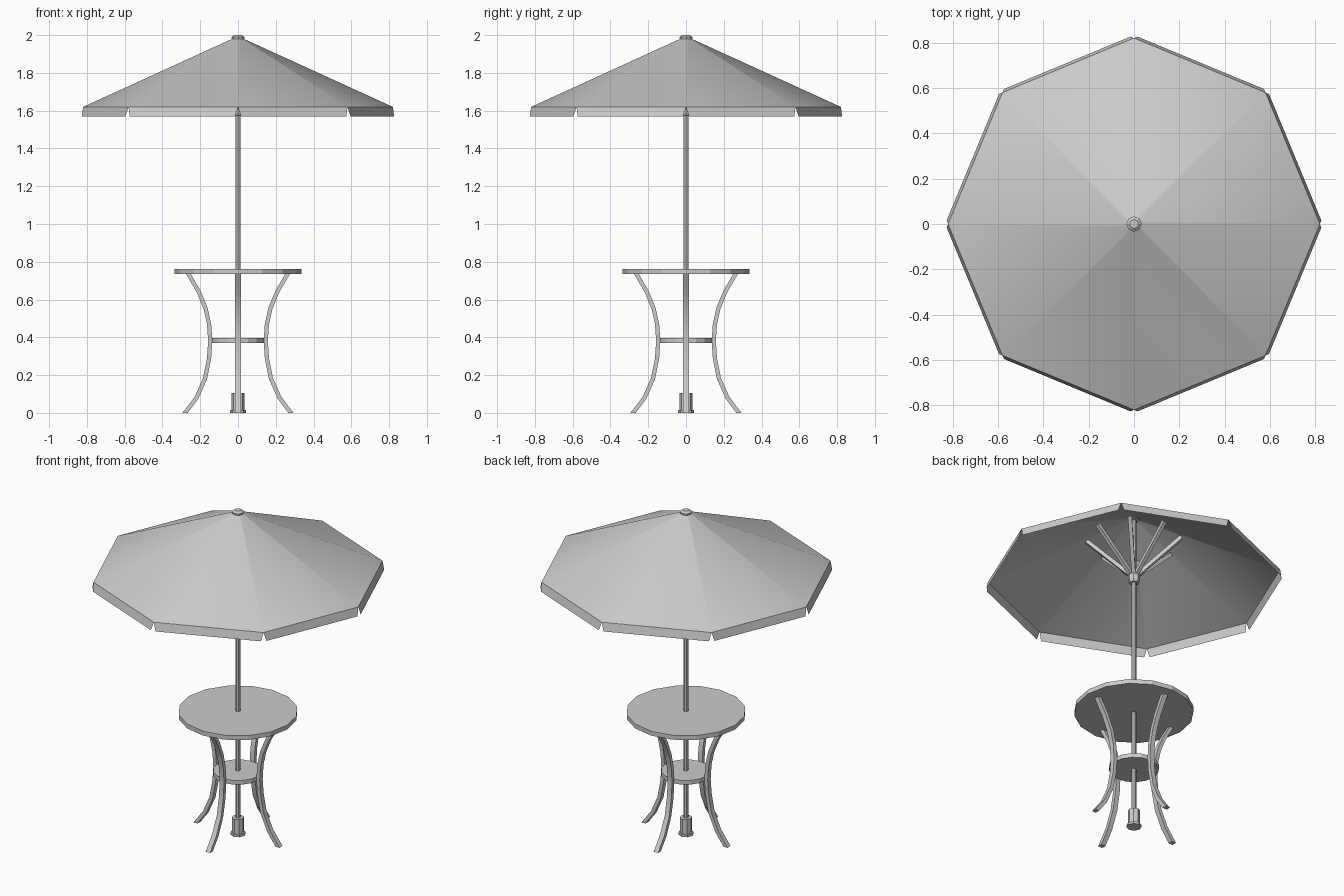
import bpy, bmesh, math
from mathutils import Vector

cube = bpy.data.objects.get("Cube")
if cube:
    bpy.data.objects.remove(cube, do_unlink=True)

grey = bpy.data.materials.new("plain grey")
grey.use_nodes = True
grey.diffuse_color = (0.6, 0.6, 0.6, 1)
grey.node_tree.nodes["Principled BSDF"].inputs["Base Color"].default_value = (0.6, 0.6, 0.6, 1)


def finish(name, bm, smooth=False, recalc=True):
    if recalc:
        bmesh.ops.recalc_face_normals(bm, faces=bm.faces)
    mesh = bpy.data.meshes.new(name)
    bm.to_mesh(mesh)
    bm.free()
    mesh.materials.append(grey)
    ob = bpy.data.objects.new(name, mesh)
    bpy.context.collection.objects.link(ob)
    if smooth:
        bpy.ops.object.select_all(action='DESELECT')
        ob.select_set(True)
        bpy.context.view_layer.objects.active = ob
        bpy.ops.object.shade_smooth_by_angle(angle=math.radians(30))
    return ob


def polar(r, angle, z):
    return Vector((r * math.cos(angle), r * math.sin(angle), z))


def lathe(name, profile, sides, smooth=False, caps=True):
    """Turn (radius, height) pairs, listed from bottom to top, around z."""
    bm = bmesh.new()
    rings = [[bm.verts.new(polar(r, math.tau * i / sides, z)) for i in range(sides)]
             for r, z in profile]
    for low, high in zip(rings, rings[1:]):
        for i in range(sides):
            j = (i + 1) % sides
            bm.faces.new((low[i], low[j], high[j], high[i]))
    if caps:
        bm.faces.new(rings[0][::-1])
        bm.faces.new(rings[-1])
    return finish(name, bm, smooth, recalc=caps)


def bar(name, path, angle, width, thick):
    """Sweep a rectangle along (radius, height) points in a vertical plane."""
    bm = bmesh.new()
    side = polar(width / 2, angle + math.pi / 2, 0)
    rings = []
    for k, (r, z) in enumerate(path):
        a, b = path[max(k - 1, 0)], path[min(k + 1, len(path) - 1)]
        along = Vector((b[0] - a[0], b[1] - a[1])).normalized() * thick / 2
        if k in flat_ends(path, z):
            off = (thick / 2 / max(abs(along.y) / (thick / 2), 0.3), 0)
        else:
            off = (along.y, -along.x)
        inner = polar(r - off[0], angle, z - off[1])
        outer = polar(r + off[0], angle, z + off[1])
        rings.append([bm.verts.new(p) for p in
                      (inner - side, inner + side, outer + side, outer - side)])
    for low, high in zip(rings, rings[1:]):
        for i in range(4):
            j = (i + 1) % 4
            bm.faces.new((low[i], low[j], high[j], high[i]))
    bm.faces.new(rings[0])
    bm.faces.new(rings[-1])
    return finish(name, bm, smooth=True)


def flat_ends(path, z):
    # Long curved bars are cut level at the floor and the table
    return (0, len(path) - 1) if len(path) > 2 else ()


# Canopy, its crown and the pole
RIM, RIM_Z = 0.82, 1.62
lathe("canopy", [(RIM, RIM_Z), (0.02, 1.985)], 8, smooth=True, caps=False)
lathe("crown_cap", [(0.032, 1.975), (0.034, 1.99), (0.02, 2.0)], 8)
lathe("pole", [(0.014, 0.01), (0.014, 1.98)], 8)

# Valance flaps, flared slightly and notched at the corners
bm = bmesh.new()
for i in range(8):
    a, b = (polar(RIM, math.tau * (i + k) / 8, RIM_Z) for k in (0, 1))
    out = polar(0.012, math.tau * (i + 0.5) / 8, -0.05)
    inset = (b - a).normalized() * 0.012
    bm.faces.new([bm.verts.new(p) for p in (a + out + inset, b + out - inset, b, a)])
finish("valance", bm, recalc=False)

# Hub with struts up to the canopy corners
lathe("strut_hub", [(0.027, 1.572), (0.034, 1.585), (0.034, 1.63), (0.022, 1.66)], 8)
for i in range(8):
    bar(f"strut_{i + 1}", [(0.02, 1.625), (0.265, 1.855)], math.tau * i / 8, 0.022, 0.022)

# Table top and lower shelf
lathe("table_top", [(0.335, 0.735), (0.335, 0.762)], 16)
lathe("shelf", [(0.14, 0.37), (0.14, 0.396)], 16)

# Four bowed legs
leg_path = [(0.28, 0), (0.22, 0.08), (0.175, 0.18), (0.153, 0.29), (0.147, 0.38),
            (0.153, 0.47), (0.172, 0.555), (0.207, 0.64), (0.262, 0.735)]
for i in range(4):
    bar(f"leg_{i + 1}", leg_path, math.tau * i / 4, 0.03, 0.022)

# Pole base
lathe("base_foot", [(0.042, 0), (0.042, 0.014)], 8)
lathe("base_sleeve", [(0.034, 0.014), (0.034, 0.105)], 8)
